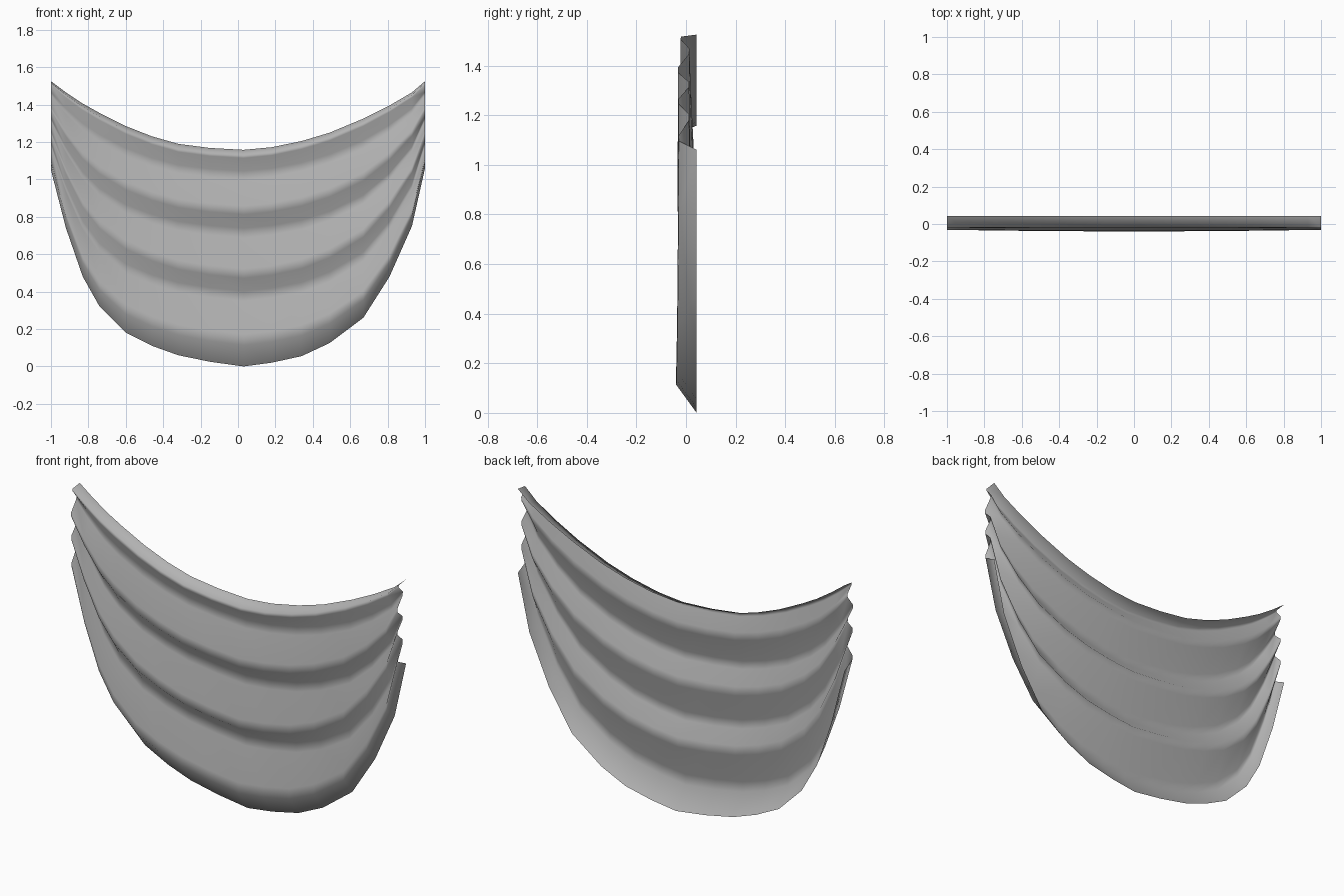
import bpy
import bmesh
from mathutils import Vector

cube = bpy.data.objects.get("Cube")
if cube:
    bpy.data.objects.remove(cube, do_unlink=True)

# Plain cloth colour
grey = (0.45, 0.45, 0.45, 1)
cloth = bpy.data.materials.new("grey cloth")
cloth.use_nodes = True
cloth.diffuse_color = grey
cloth.node_tree.nodes["Principled BSDF"].inputs["Base Color"].default_value = grey

# Hanging outline: x, top edge height, bottom edge height
outline = [
    (-1, 1.525, 1.05), (-.92, 1.465, .74), (-.83, 1.405, .48), (-.74, 1.355, .32),
    (-.6, 1.285, .18), (-.46, 1.23, .11), (-.32, 1.19, .06), (-.15, 1.168, .025),
    (.03, 1.158, 0), (.18, 1.172, .02), (.34, 1.205, .055), (.49, 1.25, .125),
    (.67, 1.325, .26), (.81, 1.395, .48), (.93, 1.465, .75), (1, 1.525, 1.06),
]

# Fold corners as (drop fraction, depth), at the middle and at the ends
middle_folds = [(0, .043), (.025, -.03), (.11, .043), (.285, -.048), (.375, .043),
                (.58, -.048), (.665, .043), (.885, -.054), (1, .043)]
end_folds = [(0, .043), (.02, -.03), (.14, .022), (.31, -.042), (.43, .022),
             (.58, -.04), (.71, .022), (.91, -.04), (1, .043)]


def fold_profile(side):
    """Fold section as (drop, depth) points with each corner softened."""
    corners = [Vector(m).lerp(Vector(e), side) for m, e in zip(middle_folds, end_folds)]
    points = [corners[0]]
    for before, here, after in zip(corners, corners[1:], corners[2:]):
        points.append(here.lerp(before, .15))
        points.append(here.lerp(after, .15))
    return points + [corners[-1]]


# Draped sheet, lofted column by column across the outline
bm = bmesh.new()
columns = []
for x, top, bottom in outline:
    profile = fold_profile(abs(x) ** 2)
    columns.append([bm.verts.new((x, p.y, top + (bottom - top) * p.x)) for p in profile])
for left, right in zip(columns, columns[1:]):
    for i in range(len(left) - 1):
        bm.faces.new((left[i], left[i + 1], right[i + 1], right[i])).smooth = True

mesh = bpy.data.meshes.new("draped_swag")
bm.to_mesh(mesh)
bm.free()
mesh.materials.append(cloth)
swag = bpy.data.objects.new("draped_swag", mesh)
bpy.context.collection.objects.link(swag)
